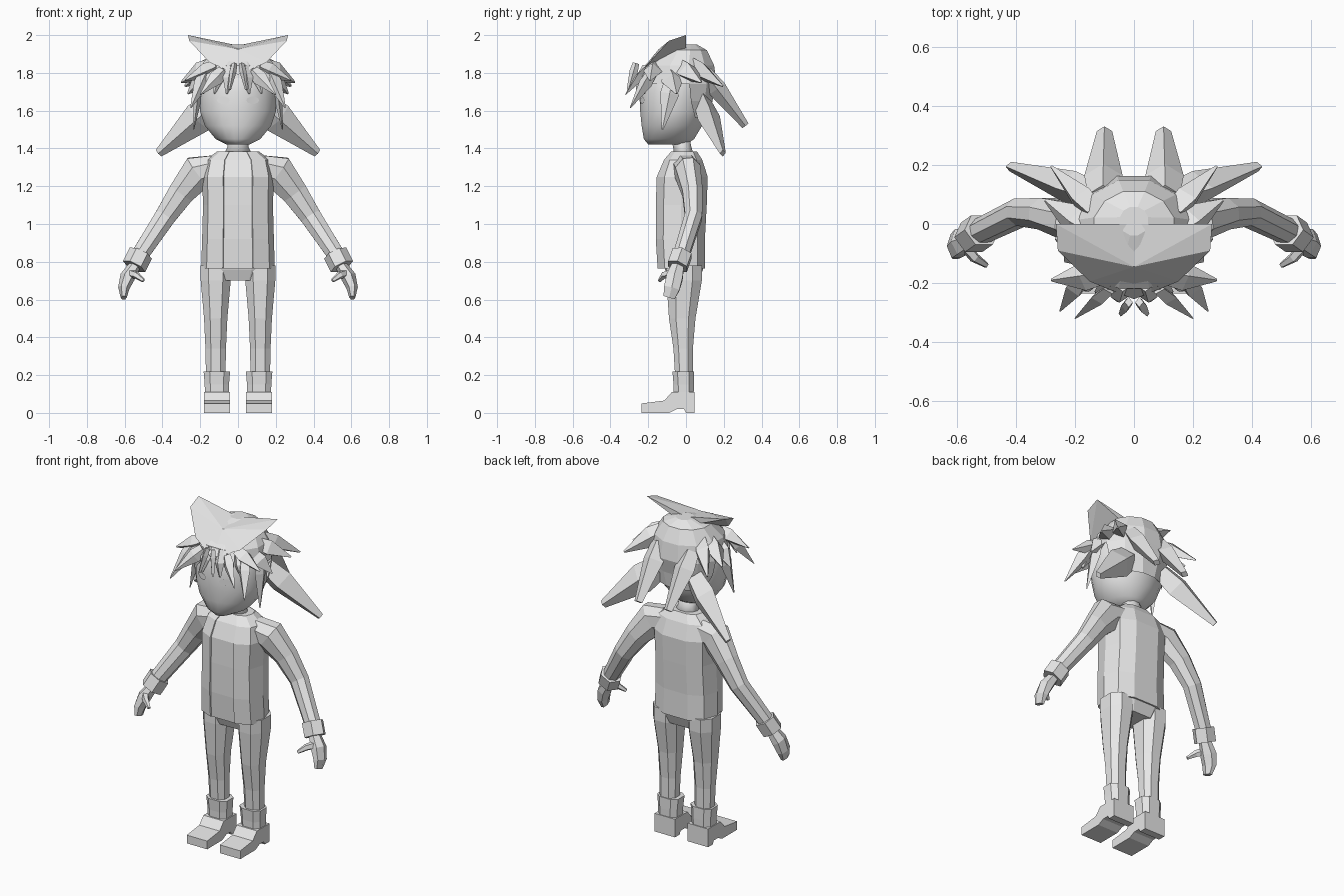
import bpy, bmesh, math
from mathutils import Vector

if "Cube" in bpy.data.objects:
    bpy.data.objects.remove(bpy.data.objects["Cube"], do_unlink=True)

grey = bpy.data.materials.new("plain grey")
grey.use_nodes = True
grey.diffuse_color = (0.8, 0.8, 0.8, 1)
grey.node_tree.nodes["Principled BSDF"].inputs["Base Color"].default_value = grey.diffuse_color


def finish(name, bm, pair=False, smooth=False):
    """Turn a bmesh into one object, or into a left and right pair."""
    made = []
    for side in (("left_", "right_") if pair else ("",)):
        if side == "right_":
            bmesh.ops.scale(bm, vec=(-1, 1, 1), verts=bm.verts)
        bmesh.ops.recalc_face_normals(bm, faces=bm.faces)
        mesh = bpy.data.meshes.new(side + name)
        bm.to_mesh(mesh)
        mesh.materials.append(grey)
        for poly in mesh.polygons:
            poly.use_smooth = smooth
        obj = bpy.data.objects.new(side + name, mesh)
        bpy.context.collection.objects.link(obj)
        made.append(obj)
    bm.free()
    return made


def loft(stations, sides, upright=False, power=1.0, turn=0.5, caps=True):
    """Skin elliptical rings (x, y, z, width, depth) along a path."""
    bm = bmesh.new()
    rings = []
    points = [Vector(s[:3]) for s in stations]
    for i, (point, station) in enumerate(zip(points, stations)):
        ahead = points[min(i + 1, len(points) - 1)]
        behind = points[max(i - 1, 0)]
        along = Vector((0, 0, 1)) if upright else (ahead - behind).normalized()
        across = Vector((0, 1, 0)).cross(along).normalized()
        deep = along.cross(across)
        ring = []
        for k in range(sides):
            angle = math.tau * (k + turn) / sides
            s, c = math.sin(angle), math.cos(angle)
            u = math.copysign(abs(s) ** power, s) * station[3]
            v = math.copysign(abs(c) ** power, c) * station[4]
            ring.append(bm.verts.new(point + across * u - deep * v))
        rings.append(ring)
    for low, high in zip(rings, rings[1:]):
        for k in range(sides):
            n = (k + 1) % sides
            bm.faces.new((low[k], low[n], high[n], high[k]))
    if caps:
        bm.faces.new(rings[0])
        bm.faces.new(rings[-1])
    return bm


def column(levels, sides, x=0, **options):
    """Upright loft from (z, y, width, depth) levels."""
    return loft([(x, y, z, w, d) for z, y, w, d in levels], sides, upright=True, **options)


def drop_faces(bm, rule):
    doomed = [f for f in bm.faces if rule(f.calc_center_median())]
    bmesh.ops.delete(bm, geom=doomed, context="FACES")


# Jacket, open down the front, with the shirt just inside it
torso = [(0.765, -0.025, 0.195, 0.13), (0.92, -0.03, 0.19, 0.135),
         (1.1, -0.025, 0.185, 0.14), (1.25, -0.02, 0.19, 0.14),
         (1.34, -0.015, 0.17, 0.105), (1.385, -0.01, 0.11, 0.07)]
bm = column(torso, 10, power=0.75, caps=False)
drop_faces(bm, lambda c: abs(c.x) < 0.01 and c.y < -0.03)
jacket = finish("jacket", bm)[0]
shell = jacket.modifiers.new("cloth", "SOLIDIFY")
shell.thickness = 0.012
shell.offset = -1
finish("shirt", column([(z, y, w * 0.95, d * 0.95) for z, y, w, d in torso], 10, power=0.75))
finish("neck", column([(1.35, -0.01, 0.085, 0.06), (1.41, -0.02, 0.055, 0.05),
                       (1.47, -0.04, 0.06, 0.06)], 10), smooth=True)

# Sleeves, cuffs, hands and thumbs
finish("sleeve", loft([(0.12, 0, 1.3, 0.07, 0.075), (0.21, 0.01, 1.275, 0.1, 0.072),
                       (0.3, 0.035, 1.165, 0.075, 0.058), (0.385, 0.04, 1.04, 0.06, 0.05),
                       (0.53, -0.03, 0.82, 0.048, 0.045)], 8), pair=True)
finish("cuff", loft([(0.515, -0.02, 0.845, 0.066, 0.06),
                     (0.55, -0.045, 0.775, 0.066, 0.06)], 6), pair=True)
finish("hand", loft([(0.54, -0.04, 0.79, 0.03, 0.035), (0.585, -0.06, 0.72, 0.04, 0.05),
                     (0.605, -0.075, 0.66, 0.03, 0.048),
                     (0.605, -0.09, 0.61, 0.016, 0.035)], 6), pair=True)
finish("thumb", loft([(0.575, -0.07, 0.74, 0.025, 0.022), (0.54, -0.115, 0.73, 0.02, 0.018),
                      (0.5, -0.14, 0.7, 0.01, 0.01)], 5), pair=True)

# Trousers
finish("hips", column([(0.7, -0.01, 0.15, 0.08), (0.76, -0.01, 0.185, 0.105),
                       (0.88, -0.015, 0.175, 0.11)], 10, power=0.8))
finish("trouser_leg", column([(0.18, -0.01, 0.055, 0.05), (0.34, -0.015, 0.058, 0.055),
                              (0.5, -0.02, 0.066, 0.075), (0.7, -0.01, 0.085, 0.1),
                              (0.78, -0.01, 0.085, 0.1)], 8, x=0.118, power=0.85), pair=True)

# Boots: shaft plus a foot extruded sideways from its side profile
finish("boot_shaft", column([(0.07, -0.012, 0.066, 0.055), (0.15, -0.012, 0.068, 0.057),
                             (0.22, -0.015, 0.074, 0.06)], 8, x=0.112, power=0.7), pair=True)
profile = [(0.045, 0), (0.045, 0.11), (-0.075, 0.11), (-0.115, 0.065), (-0.235, 0.05),
           (-0.235, 0), (-0.09, 0), (-0.05, 0.02), (-0.01, 0.02), (0, 0)]
bm = bmesh.new()
sole = bm.faces.new([bm.verts.new((0.043, y, z)) for y, z in profile])
pushed = bmesh.ops.extrude_face_region(bm, geom=[sole], use_keep_orig=True)["geom"]
bmesh.ops.translate(bm, vec=(0.137, 0, 0),
                    verts=[v for v in pushed if isinstance(v, bmesh.types.BMVert)])
finish("boot_foot", bm, pair=True)

# Smooth head
head = [(1.42, -0.1, 0.06, 0.1), (1.45, -0.09, 0.12, 0.135), (1.52, -0.075, 0.178, 0.162),
        (1.6, -0.065, 0.205, 0.18), (1.7, -0.06, 0.205, 0.185),
        (1.8, -0.05, 0.19, 0.175), (1.89, -0.03, 0.12, 0.11)]
finish("head", column(head, 20), smooth=True)

# Eyes: thin almond plates laid on the face, with a smaller iris on top
for name, wide, tall, lift in (("eye", 0.034, 0.02, 0.003), ("iris", 0.012, 0.016, 0.006)):
    bm = bmesh.new()
    rim = []
    for k in range(10):
        a = math.tau * k / 10
        x, z = 0.078 + wide * math.cos(a), 1.655 + tall * math.sin(a)
        y = -0.063 - 0.184 * math.sqrt(1 - (x / 0.205) ** 2) - lift
        rim.append(bm.verts.new((x, y, z)))
    bm.faces.new(rim)
    finish(name, bm, pair=True)

# Hair cap, cut away over the face
bm = column([(1.56, 0.02, 0.16, 0.11), (1.65, -0.015, 0.205, 0.16),
             (1.74, -0.035, 0.222, 0.205), (1.84, -0.035, 0.2, 0.19),
             (1.92, -0.01, 0.14, 0.125), (1.95, 0.01, 0.05, 0.05)], 12)
drop_faces(bm, lambda c: c.z < 1.73 and c.y < 0.02)
finish("hair_cap", bm)

# Broad winged tuft across the crown
bm = bmesh.new()
for corner in ((0, 0, 1.945), (0, -0.145, 1.925), (0, -0.255, 1.79), (0, 0, 1.89),
               (0.265, 0, 2), (0.258, -0.09, 1.97), (0.15, -0.195, 1.855)):
    bm.verts.new(corner)
bmesh.ops.convex_hull(bm, input=bm.verts)
finish("crown_tuft", bm, pair=True)

# Hair spikes: root, tip, half width, half depth, tip scale
spikes = {
    "lower_side_spike": ((0.12, 0.09, 1.64), (0.42, 0.195, 1.375), 0.085, 0.06, 0.27),
    "back_spike": ((0.105, 0.1, 1.8), (0.1, 0.315, 1.52), 0.065, 0.05, 0.4),
    "upper_back_spike": ((0.13, 0.04, 1.84), (0.28, 0.195, 1.73), 0.06, 0.045, 0.1),
    "temple_spike": ((0.15, -0.02, 1.83), (0.3, 0.08, 1.75), 0.055, 0.06, 0.1),
    "ear_spike": ((0.17, -0.08, 1.79), (0.265, -0.05, 1.69), 0.05, 0.06, 0.1),
    "sideburn": ((0.2, -0.07, 1.77), (0.235, -0.125, 1.5), 0.025, 0.05, 0.1),
    "brow_spike": ((0.12, -0.17, 1.83), (0.28, -0.19, 1.76), 0.045, 0.05, 0.1),
    "outer_fringe": ((0.17, -0.18, 1.8), (0.25, -0.295, 1.615), 0.04, 0.035, 0.08),
    "inner_fringe": ((0.08, -0.22, 1.81), (0.2, -0.32, 1.685), 0.04, 0.025, 0.08),
    "centre_strand": ((0.018, -0.265, 1.85), (0.045, -0.305, 1.71), 0.018, 0.022, 0.4),
}
for name, (root, tip, wide, deep, end) in spikes.items():
    a, b = Vector(root), Vector(tip)
    path = [(*a.lerp(b, t), wide * k, deep * k) for t, k in ((0, 0.8), (0.3, 1), (1, end))]
    finish(name, loft(path, 4, turn=0), pair=True)

# Short strands joining the fringe to the brow line
for i, x in enumerate((0.05, 0.105, 0.155)):
    y = -0.245 + x * 0.35
    finish(f"short_strand_{i + 1}", loft([(x * 0.8, y + 0.02, 1.83, 0.03, 0.025),
                                          (x, y - 0.02, 1.77, 0.03, 0.02),
                                          (x * 1.2, y - 0.03, 1.69, 0.005, 0.005)],
                                         4, turn=0), pair=True)
